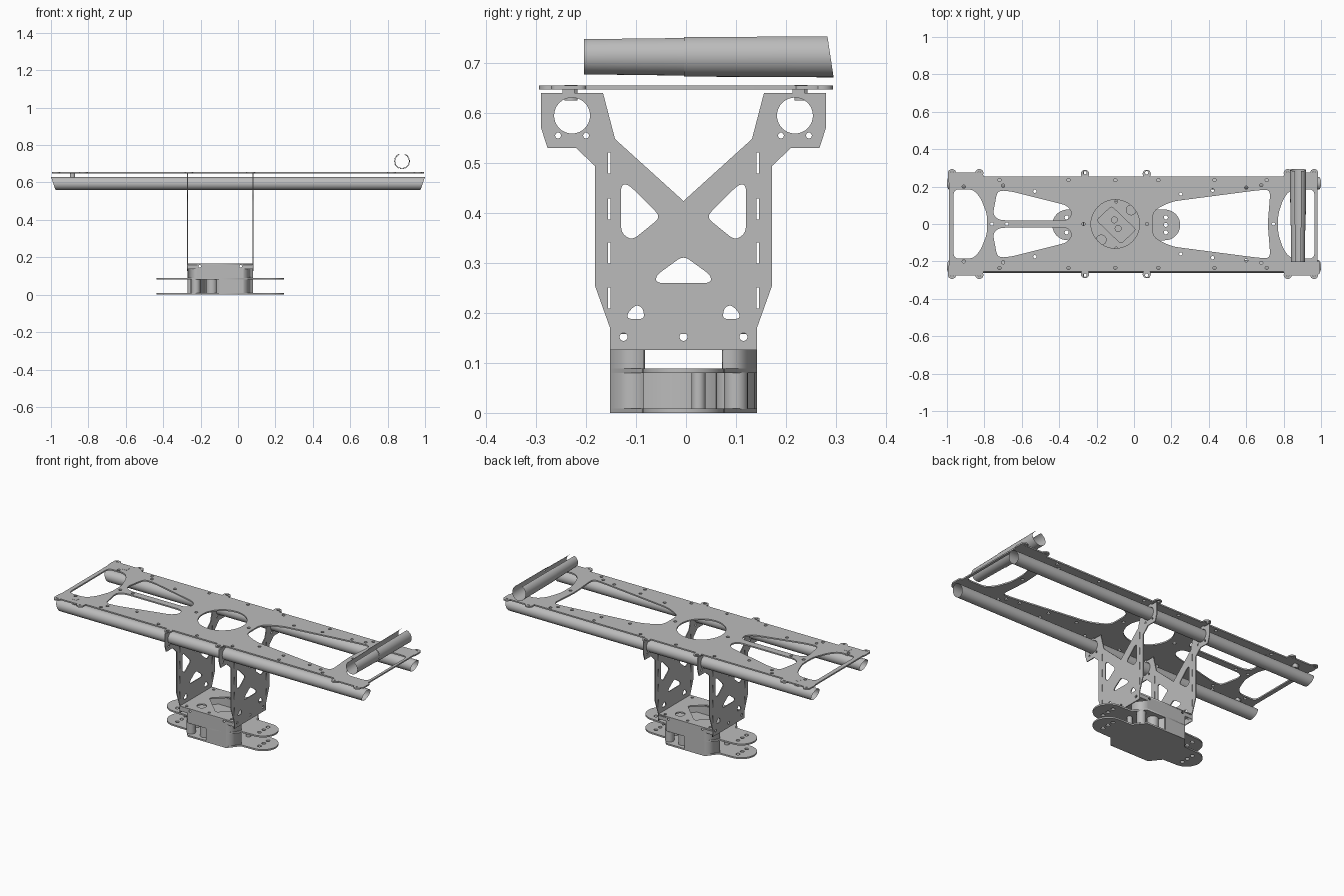
import bpy, bmesh, math
from mathutils import Matrix, Vector

cube = bpy.data.objects.get("Cube")
if cube:
    bpy.data.objects.remove(cube, do_unlink=True)

grey = bpy.data.materials.new("plain_grey")
grey.use_nodes = True
grey.diffuse_color = (0.5, 0.5, 0.5, 1)
grey.node_tree.nodes["Principled BSDF"].inputs["Base Color"].default_value = (0.5, 0.5, 0.5, 1)

CX, CY = -0.095, -0.005          # centre of the base
AXES = {"xy": Matrix.Identity(4),
        "yz": Matrix(((0, 0, 1, 0), (1, 0, 0, 0), (0, 1, 0, 0), (0, 0, 0, 1))),
        "xz": Matrix(((1, 0, 0, 0), (0, 0, -1, 0), (0, 1, 0, 0), (0, 0, 0, 1)))}


def add(name, mesh):
    mesh.materials.clear()
    mesh.materials.append(grey)
    ob = bpy.data.objects.new(name, mesh)
    bpy.context.collection.objects.link(ob)
    return ob


def circle(x, y, r, n=16, start=0, sweep=360):
    count = n if sweep == 360 else n + 1
    return [(x + r * math.cos(math.radians(start + sweep * i / n)),
             y + r * math.sin(math.radians(start + sweep * i / n))) for i in range(count)]


def rect(x, y, w, h):
    return [(x - w / 2, y - h / 2), (x + w / 2, y - h / 2), (x + w / 2, y + h / 2), (x - w / 2, y + h / 2)]


def rounded(pts, r):
    out = []
    for i, p in enumerate(pts):
        p, a, b = Vector(p), Vector(pts[i - 1]), Vector(pts[(i + 1) % len(pts)])
        s = p + (a - p).normalized() * min(r, (a - p).length * 0.45)
        e = p + (b - p).normalized() * min(r, (b - p).length * 0.45)
        out += [tuple(s.lerp(p, t).lerp(p.lerp(e, t), t)) for t in (0, 0.25, 0.5, 0.75, 1)]
    return out


def flip(pts, c=0.0, axis=1):
    return [(x, 2 * c - y) if axis else (2 * c - x, y) for x, y in pts]


def turn(pts):
    return [(2 * CX - x, 2 * CY - y) for x, y in pts]


def sheet(name, loops, low, high, plane="xy"):
    """Flat plate: first loop is the outline, the others are holes."""
    cu = bpy.data.curves.new(name, "CURVE")
    cu.dimensions, cu.fill_mode, cu.extrude = "2D", "BOTH", (high - low) / 2
    for loop in loops:
        sp = cu.splines.new("POLY")
        sp.points.add(len(loop) - 1)
        for pt, (x, y) in zip(sp.points, loop):
            pt.co = (x, y, 0, 1)
        sp.use_cyclic_u = True
    tmp = bpy.data.objects.new(name + "_curve", cu)
    bpy.context.collection.objects.link(tmp)
    dg = bpy.context.evaluated_depsgraph_get()
    mesh = bpy.data.meshes.new_from_object(tmp.evaluated_get(dg))
    bpy.data.objects.remove(tmp, do_unlink=True)
    mid = (low + high) / 2
    mesh.transform(AXES[plane] @ Matrix.Translation((0, 0, -mid if plane == "xz" else mid)))
    return add(name, mesh)


def skin(name, rings, closed=True):
    """Thin smooth surface through rings of points."""
    bm = bmesh.new()
    vs = [[bm.verts.new(p) for p in ring] for ring in rings]
    n = len(vs[0])
    for a, b in zip(vs, vs[1:]):
        for i in range(n if closed else n - 1):
            j = (i + 1) % n
            bm.faces.new((a[i], a[j], b[j], b[i])).smooth = True
    bmesh.ops.recalc_face_normals(bm, faces=bm.faces)
    mesh = bpy.data.meshes.new(name)
    bm.to_mesh(mesh)
    bm.free()
    return add(name, mesh)


# Long top deck with windows, round opening and bolt holes
outline = rounded([(-0.99, -0.255), (0.98, -0.255), (0.98, 0.255), (-0.99, 0.255)], 0.02)
half = [(-0.965, 0.185), (-0.86, 0.185), (-0.82, 0.14), (-0.785, 0.05)]
left_window = rounded(half + flip(half)[::-1], 0.03)
half = [(0.965, 0.185), (0.84, 0.185), (0.8, 0.14), (0.77, 0.05)]
right_window = rounded(half + flip(half)[::-1], 0.03)
half = [(0.73, 0.185), (0.66, 0.18), (0.2, 0.12), (0.1, 0.07)]
long_window = rounded(half + [(0.1, -0.07)] + flip(half)[::-1][1:] + [(0.715, 0)], 0.04)
slot = rounded([(-0.73, 0.18), (-0.66, 0.175), (-0.36, 0.1), (-0.33, 0.06), (-0.35, 0.02),
                (-0.72, 0.02), (-0.755, 0.05)], 0.03)
loops = [outline, left_window, right_window, long_window, slot, flip(slot), circle(-0.1, 0, 0.13, 40)]
for s in (-1, 1):
    for x in (-0.72, -0.35, -0.1, 0.13, 0.43, 0.71):
        loops.append(circle(x, s * 0.235, 0.009, 10))
    for x, y in ((-0.53, 0.175), (-0.91, 0.2), (-0.7, 0.205), (0.25, 0.16), (0.42, 0.18), (0.6, 0.195), (0.68, 0.208)):
        loops.append(circle(x, s * y, 0.009, 10))
for x in (-0.76, -0.68, -0.27, 0.07, 0.745):
    loops.append(circle(x, 0, 0.009, 10))
sheet("top_deck", loops, 0.647, 0.655)

# Widened deck corners with bolt lugs, plus lugs above the uprights
for s in (-1, 1):
    for x0, x1 in ((-0.995, -0.805), (0.8, 0.985)):
        sheet("deck_corner", [rounded(rect((x0 + x1) / 2, s * 0.245, x1 - x0, 0.06), 0.02)], 0.647, 0.655)
        for x in (x0 + 0.022, x1 - 0.022):
            sheet("corner_lug", [circle(x, s * 0.272, 0.022), circle(x, s * 0.272, 0.009, 10)], 0.647, 0.655)
    for x in (-0.262, 0.068):
        sheet("middle_lug", [circle(x, s * 0.268, 0.022), circle(x, s * 0.274, 0.009, 10)], 0.647, 0.655)
    sheet("deck_block", [rect(-0.885, s * 0.23, 0.026, 0.026)], 0.625, 0.656)
sheet("deck_end_pad", [rounded(rect(0.9, -0.235, 0.19, 0.07), 0.015)], 0.647, 0.655)

# Two long hollow rails with slanted ends
for y in (-0.228, 0.218):
    skin("long_rail", [[(s * (0.988 + 0.35 * dz), y + dy, 0.595 + dz) for dy, dz in circle(0, 0, 0.0345, 32)]
                       for s in (-1, 1)])

# Short stepped tube above the deck, open along its top
rings = {}
for name, r0, r1, ya, yb in (("short_tube_front", 0.0365, 0.039, -0.204, -0.004),
                             ("short_tube_back", 0.041, 0.0425, -0.004, 0.289)):
    ends = []
    for r, y, slant in ((r0, ya, 0), (r1, yb, -0.15 if yb > 0 else 0)):
        ends.append([(0.877 + dx, y + slant * dz, 0.714 + dz) for dx, dz in circle(0, 0, r, 32, 112, 316)])
    skin(name, ends, closed=False)

# Upright side plates with cut-outs
half = [(-0.152, 0.126), (-0.152, 0.17), (-0.182, 0.254), (-0.182, 0.494), (-0.22, 0.53), (-0.277, 0.53),
        (-0.29, 0.57), (-0.29, 0.64), (-0.166, 0.64), (-0.142, 0.548), (-0.005, 0.424)]
mirror = lambda pts: flip(pts, CY, 0)
holes = [rounded([(-0.005, 0.315), (-0.06, 0.275), (-0.06, 0.26), (0.05, 0.26), (0.05, 0.275)], 0.015),
         circle(CY, 0.152, 0.008)]
side = [circle(-0.228, 0.595, 0.036, 32), circle(-0.256, 0.555, 0.006, 10), circle(-0.2, 0.555, 0.006, 10),
        circle(-0.125, 0.152, 0.008),
        rounded([(-0.13, 0.457), (-0.115, 0.457), (-0.05, 0.392), (-0.108, 0.345), (-0.13, 0.36)], 0.015),
        rounded([(-0.117, 0.188), (-0.117, 0.2), (-0.1, 0.217), (-0.086, 0.21), (-0.083, 0.188)], 0.01)]
side += [rect(-0.154, z, 0.005, 0.042) for z in (0.23, 0.32, 0.408, 0.5)]
holes += side + [mirror(h) for h in side]
for x in (-0.273, 0.078):
    sheet("side_plate", [half + mirror(half)[::-1][1:]] + holes, x, x + 0.005, "yz")
    for y in (-0.235, 0.225):
        sheet("side_plate_tab", [rect(y, 0.644, 0.024, 0.01)], x, x + 0.005, "yz")

# Base plates with a round lobe at each end
lobe = circle(0.165, CY, 0.082, 20, -90, 180)
edge = [(0.03, CY - 0.147), (0.08, CY - 0.085)] + lobe + [(0.08, CY + 0.085), (0.03, CY + 0.147)]
lobe_holes = [circle(0.17, CY + d, 0.011, 12) for d in (-0.04, 0, 0.04)]
for name, low in (("bottom_plate", 0), ("middle_plate", 0.08)):
    extra = [] if low == 0 else [circle(-0.105, 0.022, 0.016), circle(-0.085, -0.024, 0.016)]
    sheet(name, [edge + turn(edge)] + lobe_holes + [turn(h) for h in lobe_holes] + extra, low, low + 0.009)

# Base cover: top with openings, bevelled lower corners and notched panels
opening = rounded([(-0.2, 0.02), (-0.115, 0.09), (0.01, -0.05), (-0.08, -0.1)], 0.015)
opening = rounded([(-0.2, 0.02), (-0.12, 0.095), (0.01, -0.03), (-0.07, -0.105)], 0.015)
round_hole = circle(-0.015, 0.075, 0.026, 24)
bolts = [circle(CX + sx * 0.145, CY + sy * 0.125, 0.008, 10) for sx in (-1, 0, 1) for sy in (-1, 1)]
sheet("cover_top", [rect(CX, CY, 0.35, 0.294), opening, round_hole, turn(round_hole)] + bolts, 0.158, 0.166)
panel = [(-0.27, 0.166), (-0.27, 0.137), (-0.22, 0.137), (-0.22, 0.089), (-0.1, 0.089), (-0.1, 0),
         (0.03, 0), (0.03, 0.137), (0.08, 0.137), (0.08, 0.166)]
panel_holes = [circle(CX + d, 0.152, 0.007, 10) for d in (-0.11, 0.11)]
sheet("front_panel", [panel] + panel_holes, -0.152, -0.147, "xz")
sheet("back_panel", [flip(panel, CX, 0)] + panel_holes, 0.137, 0.142, "xz")
corner = [(-0.1, -0.147), (0.03, -0.152), (0.08, -0.084), (0.06, -0.084), (0.02, -0.13), (-0.1, -0.13)]
bevel = [(0.03, 0.142), (0.08, 0.076), (0.074, 0.072), (0.024, 0.137)]
for f in (list, turn):
    sheet("corner_block", [f(corner)], 0.002, 0.137)
    sheet("corner_bevel", [f(bevel)], 0.08, 0.137)
    # Round spacers and inner wall in the open quadrants
    for x, y, r in ((0.035, 0.1, 0.024), (-0.05, 0.09, 0.03), (0.05, 0.025, 0.014)):
        ob = sheet("spacer", [f(circle(x, y, r, 20))], 0.008, 0.081)
    sheet("inner_wall", [f([(-0.1, 0.137), (-0.09, 0.137), (0.03, -0.09), (0.02, -0.09)])], 0.008, 0.081)
